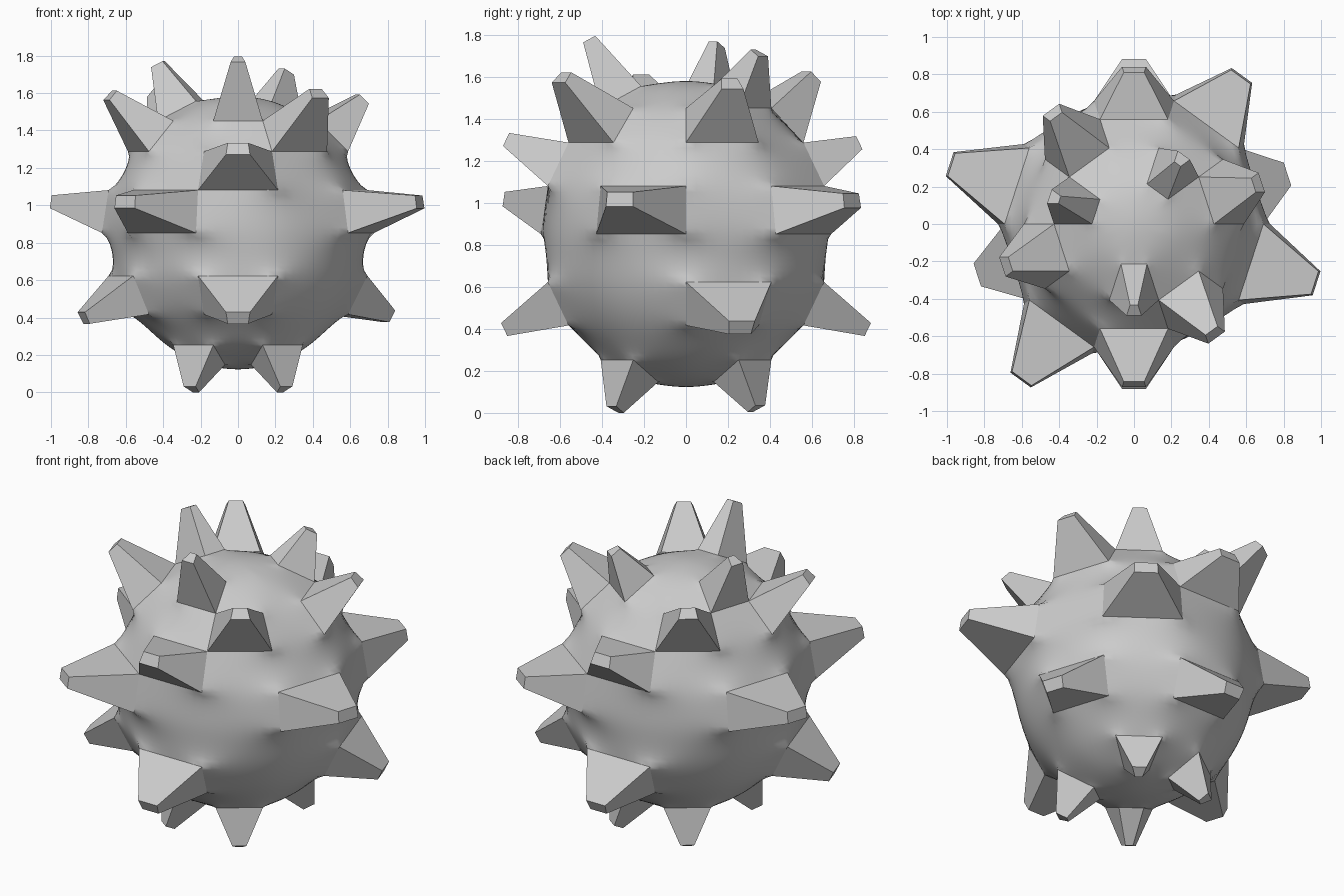
import bpy, bmesh
from math import radians, sin, cos
from mathutils import Vector, Matrix

if "Cube" in bpy.data.objects:
    bpy.data.objects.remove(bpy.data.objects["Cube"])

R_XY, R_Z = 0.7275, 0.741
CAP_SCALE = 0.3

# spikes: band centre elevation -> {azimuth: spike length}
SPIKES = {
    63:  {-90: 0.315, 54: 0.24, 162: 0.285},
    45:  {-54: 0.335, 18: 0.29, 126: 0.34, 198: 0.32},
    27:  {-90: 0.275, 90: 0.24},
    9:   {-18: 0.35, 54: 0.305, 162: 0.36, -126: 0.355},
    -27: {-90: 0.285, 18: 0.265, 90: 0.285, 198: 0.285},
    -63: {-54: 0.21, -126: 0.21, 54: 0.205, 126: 0.205},
}


def direction(az, el):
    a, e = radians(az), radians(el)
    return Vector((cos(a) * cos(e), sin(a) * cos(e), sin(e)))


# coarse ball cage: ten segments, ten rings, one face column facing the front
bm = bmesh.new()
bmesh.ops.create_uvsphere(bm, u_segments=10, v_segments=10, radius=1.0,
                          matrix=Matrix.Rotation(radians(18), 4, "Z"))

# pick the faces that carry spikes
picked = []
faces = list(bm.faces)
for el, row in SPIKES.items():
    for az, length in row.items():
        d = direction(az, el)
        face = max(faces, key=lambda f: f.calc_center_median().normalized().dot(d))
        picked.append((face, length))

bmesh.ops.scale(bm, vec=(R_XY, R_XY, R_Z), verts=bm.verts)
bm.normal_update()

# pull each face out into a tapered, hard-edged spike
crease = bm.edges.layers.float.new("crease_edge")
for face, length in picked:
    normal = face.normal.copy()
    cap = bmesh.ops.extrude_discrete_faces(bm, faces=[face])["faces"][0]
    c = cap.calc_center_median()
    for v in cap.verts:
        v.co = c + (v.co - c) * CAP_SCALE + normal * length
    for e in {e for v in cap.verts for f in v.link_faces for e in f.edges}:
        e[crease] = 1.0
        e.smooth = False

for f in bm.faces:
    f.smooth = True
bmesh.ops.recalc_face_normals(bm, faces=bm.faces)

# stand the lowest spike on the ground
lowest = min(v.co.z for v in bm.verts)
bmesh.ops.translate(bm, vec=(0, 0, -lowest), verts=bm.verts)

mesh = bpy.data.meshes.new("spiked_ball")
bm.to_mesh(mesh)
bm.free()
ball = bpy.data.objects.new("spiked_ball", mesh)
bpy.context.collection.objects.link(ball)

# darker grey finish
grey = bpy.data.materials.new("dark_grey")
grey.diffuse_color = (0.55, 0.55, 0.55, 1)
grey.use_nodes = True
grey.node_tree.nodes["Principled BSDF"].inputs["Base Color"].default_value = grey.diffuse_color
mesh.materials.append(grey)

# round the body between the creased spikes
sub = ball.modifiers.new("round_body", "SUBSURF")
sub.levels = 3
sub.render_levels = 3
